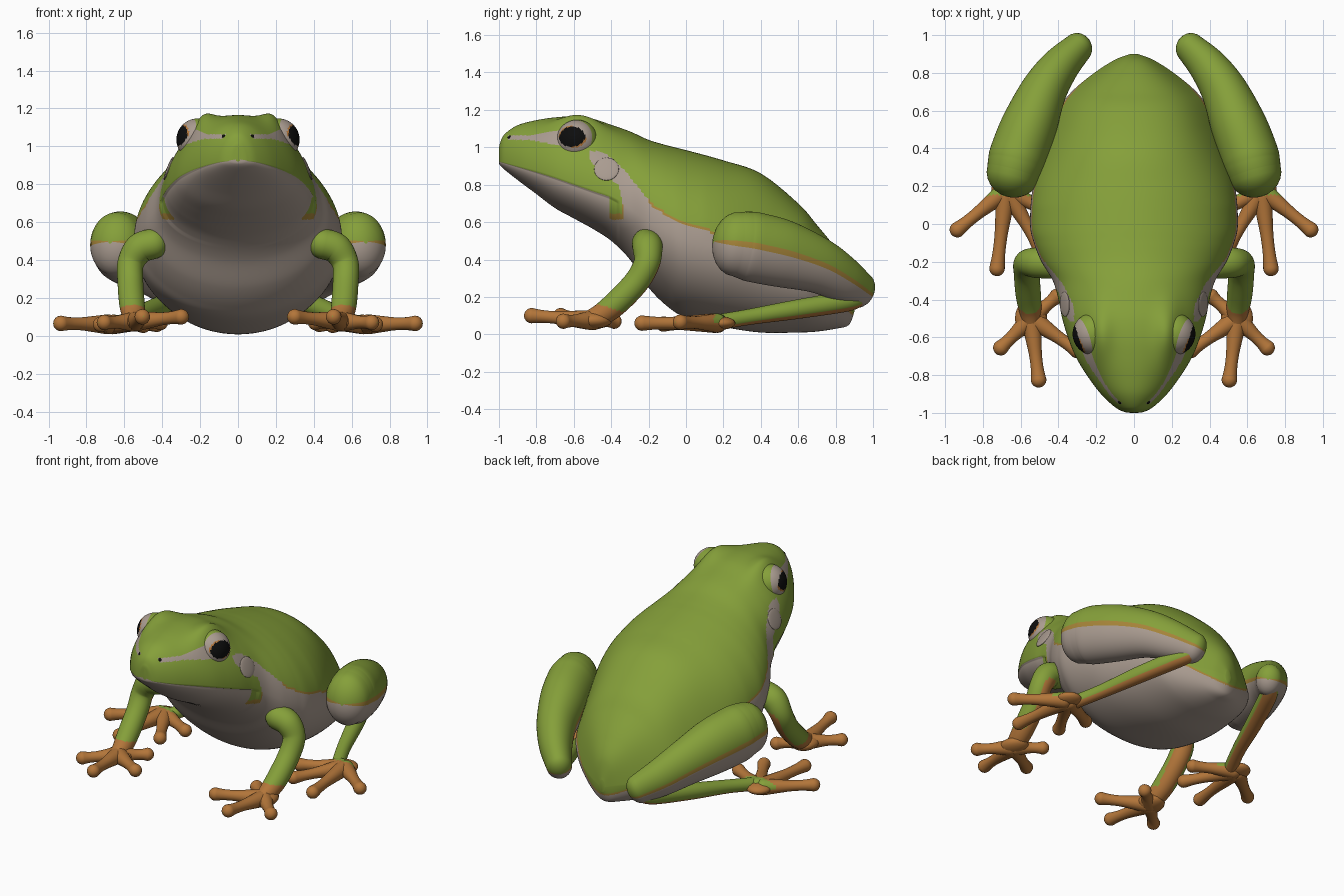
import bpy, bmesh, math
from mathutils import Vector

if "Cube" in bpy.data.objects:
    bpy.data.objects.remove(bpy.data.objects["Cube"])

# ---- colours
def mat(name, r, g, b):
    m = bpy.data.materials.new(name)
    m.diffuse_color = (r, g, b, 1)
    m.use_nodes = True
    m.node_tree.nodes["Principled BSDF"].inputs["Base Color"].default_value = m.diffuse_color
    return m

MATS = [mat("leaf green", .235, .35, .042), mat("belly beige", .40, .33, .28),
        mat("foot orange", .45, .18, .042), mat("gold line", .38, .23, .04),
        mat("pupil black", .004, .004, .004)]
GREEN, BEIGE, ORANGE, GOLD, BLACK = range(5)

# ---- helpers
def finish(bm, name, mirror=True):
    bmesh.ops.recalc_face_normals(bm, faces=bm.faces)
    for f in bm.faces:
        f.smooth = True
    me = bpy.data.meshes.new(name)
    bm.to_mesh(me)
    bm.free()
    for m in MATS:
        me.materials.append(m)
    ob = bpy.data.objects.new(name, me)
    bpy.context.collection.objects.link(ob)
    if mirror:
        ob.modifiers.new("Mirror", 'MIRROR').use_mirror_merge = False
    return ob

def spline(rows, steps):
    """Catmull-Rom through rows of numbers."""
    out, n = [], len(rows)
    for i in range(n - 1):
        a, b, c, d = rows[max(i - 1, 0)], rows[i], rows[i + 1], rows[min(i + 2, n - 1)]
        for k in range(steps):
            t = k / steps
            out.append([.5 * (2*q + (r - p)*t + (2*p - 5*q + 4*r - s)*t*t + (3*q - p - 3*r + s)*t**3)
                        for p, q, r, s in zip(a, b, c, d)])
    return out + [list(rows[-1])]

def lerp(table, v):
    if v <= table[0][0]:
        return table[0][1]
    for (a, p), (b, q) in zip(table, table[1:]):
        if v <= b:
            return p + (q - p) * (v - a) / (b - a)
    return table[-1][1]

def loft(bm, rings):
    """Skin rings of points and close both ends; returns the side faces in order."""
    vs = [[bm.verts.new(p) for p in ring] for ring in rings]
    n = len(vs[0])
    faces = [bm.faces.new((A[j], A[(j + 1) % n], B[(j + 1) % n], B[j]))
             for A, B in zip(vs, vs[1:]) for j in range(n)]
    bm.faces.new(vs[0])
    bm.faces.new(vs[-1])
    return faces

def tube(name, rows, rule, steps=8, seg=24, flat=1.0, cap=1.0):
    """Limb along (x, y, z, radius) rows with round ends; rule(point, height, outward) gives the colour."""
    pts = spline(rows, steps)
    P = [Vector(p[:3]) for p in pts]
    T = [(P[min(i + 1, len(P) - 1)] - P[max(i - 1, 0)]).normalized() for i in range(len(P))]
    R = [p[3] for p in pts]
    arc = [math.radians(a) for a in (15, 30, 45, 60, 74, 86)]
    spine = [(P[0] - T[0] * R[0] * cap * math.sin(a), T[0], R[0] * math.cos(a)) for a in reversed(arc)]
    spine += list(zip(P, T, R))
    spine += [(P[-1] + T[-1] * R[-1] * cap * math.sin(a), T[-1], R[-1] * math.cos(a)) for a in arc]
    side = T[0].cross(Vector((0, 0, 1)))
    rings = []
    for c, t, r in spine:
        side = (side - t * side.dot(t)).normalized()
        up = side.cross(t)
        rings.append([c + side * (r * flat * math.cos(2*math.pi*j/seg)) + up * (r * math.sin(2*math.pi*j/seg))
                      for j in range(seg)])
    bm = bmesh.new()
    for k, f in enumerate(loft(bm, rings)):
        p = f.calc_center_median()
        c = (spine[k // seg][0] + spine[k // seg + 1][0]) / 2
        f.material_index = rule(p, math.sin(2 * math.pi * (k % seg + .5) / seg), (p - c).normalized())
    return finish(bm, name)

def blob(name, centre, scale, colour, axis=(0, 0, 1), seg=24):
    """Ellipsoid whose local z points along axis."""
    bm = bmesh.new()
    bmesh.ops.create_uvsphere(bm, u_segments=seg, v_segments=seg // 2, radius=1)
    q = Vector(axis).to_track_quat('Z', 'Y')
    for v in bm.verts:
        v.co = Vector(centre) + q @ Vector([a * b for a, b in zip(v.co, scale)])
    for f in bm.faces:
        f.material_index = colour
    return finish(bm, name)

# ---- body and head: y, top, bottom, half width, height of widest line
STATIONS = [(-1, .985, .92, .012, .93), (-.995, 1.02, .905, .05, .922), (-.97, 1.07, .88, .10, .915),
            (-.9, 1.118, .825, .175, .895), (-.8, 1.145, .75, .25, .866), (-.7, 1.16, .675, .31, .835),
            (-.6, 1.165, .62, .35, .80), (-.5, 1.153, .565, .38, .765), (-.4, 1.12, .50, .40, .73),
            (-.3, 1.085, .40, .43, .67), (-.2, 1.04, .25, .49, .60), (-.1, 1.01, .15, .53, .55),
            (0, .985, .09, .55, .5), (.2, .93, .04, .535, .45), (.4, .86, .01, .475, .38),
            (.6, .70, .01, .40, .3), (.7, .585, .015, .33, .25), (.8, .46, .03, .21, .2),
            (.87, .34, .05, .10, .18), (.9, .2, .12, .02, .16)]
SEG = 216
rings = []
for y, zt, zb, w, zm in spline(STATIONS, 12):
    ring = []
    for j in range(SEG):
        a = 2 * math.pi * j / SEG
        c, s = math.cos(a), math.sin(a)
        x, z = w * c, zm + (zt - zm if s > 0 else zm - zb) * s
        if s > 0:       # brow swelling above each eye, ridge along the rump
            z += .055 * math.exp(-((abs(x) - .185) / .07)**2 - ((y + .58) / .15)**2)
            x *= 1 - .3 * max(0, min(1, (y - .1) / .4)) * s * (1 - s)
        elif s < -.01 and y < -.36:     # lower jaw set in under the lip
            x *= .975
        ring.append(Vector((x, y, z)))
    rings.append(ring)

UPPER = [(-.52, .99), (-.42, .96), (-.33, .88), (-.25, .78), (-.17, .68), (-.08, .63), (0, .595),
         (.15, .545), (.4, .45), (.7, .28), (.9, .1)]       # where the green back ends
LOWER = [(-.52, .94), (-.46, .87), (-.36, .80), (-.33, .66)]     # top of the cheek patch
LIP = [(y, zm) for y, _, _, _, zm in STATIONS]

def body_colour(p):
    x, y, z = abs(p.x), p.y, p.z
    if y < -.335 and x > .25 and y > -.41 and .615 < z < lerp(LOWER, y):
        return GOLD if z < .645 or y > -.345 else GREEN
    if y < -.41 and z < lerp(LIP, y):
        return BEIGE
    if y < -.52:        # stripe from nostril to eye
        if -.95 < y < -.64 and x > .05 and abs(z - 1.052) < .012 + .18 * max(0, y + .84):
            return BEIGE
        return GREEN
    if y < -.41 and z < lerp(LOWER, y):
        return GREEN
    edge = z - lerp(UPPER, y)
    if y > -.2 and abs(edge) < .007:
        return GOLD
    return BEIGE if edge < 0 else GREEN

bm = bmesh.new()
for f in loft(bm, rings):
    f.material_index = body_colour(f.calc_center_median())
body = finish(bm, "body", mirror=False)

def on_skin(target):
    v = min(body.data.vertices, key=lambda v: (v.co - Vector(target)).length_squared)
    return v.co.copy(), v.normal.copy()

# ---- ear discs and nostrils
p, n = on_skin((.37, -.425, .885))
blob("ear_disc", p, (.066, .066, .009), BEIGE, n, 32)
p, n = on_skin((.075, -.945, 1.055))
blob("nostril", p, (.01, .01, .004), BLACK, n, 12)

# ---- eyes: green lid, beige iris, wide oval pupil with a thin gold ring
EYE, AXIS = Vector((.213, -.582, 1.035)), Vector((.9, -.3, .22)).normalized()
across = Vector((0, 0, 1)).cross(AXIS).normalized()
upward = AXIS.cross(across)
eye = blob("eye", EYE, (.112, .112, .112), GREEN, AXIS, 96)
for f in eye.data.polygons:
    d = (f.center - EYE) / .112
    u, v = d.dot(across), d.dot(upward)
    e = (u / .64)**2 + (v / .5)**2
    if d.dot(AXIS) > .46:
        f.material_index = BLACK if e < 1 else (ORANGE if e < 1.25 and u * v < 0 else BEIGE)

# ---- folded hind legs
def thigh_colour(p, h, n):
    return GOLD if abs(h) < .05 else (GREEN if h > 0 else BEIGE)

tube("thigh", [(.64, .27, .482, .172), (.627, .315, .476, .182), (.61, .37, .465, .187),
               (.555, .52, .43, .18), (.48, .70, .37, .15), (.395, .83, .30, .125),
               (.30, .93, .235, .098)], thigh_colour, 10, 72, .82, .75)

tube("shank", [(.31, .93, .195, .045), (.36, .85, .175, .055), (.46, .6, .135, .052),
               (.55, .35, .095, .043), (.62, .19, .068, .042), (.65, .13, .057, .042)],
     lambda p, h, n: ORANGE if p.y < .13 or h < -.5 else GREEN, 10, 32)

# ---- front legs, orange along the back underside
UNDER = Vector((-.5, .7, -.5))
tube("arm", [(.45, -.21, .485, .08), (.52, -.205, .46, .08), (.567, -.21, .38, .07), (.568, -.265, .28, .068),
             (.56, -.37, .17, .067), (.55, -.45, .108, .06), (.545, -.52, .08, .047)],
     lambda p, h, n: ORANGE if p.z + .3 * (p.y + .4) < .14 or (n.dot(UNDER) > .62 and p.z < .4 and p.x > .5)
     else GREEN, 10, 40)

# ---- hands and feet with round toe pads
def toes(name, base, tips, palm, wrist):
    blob(name + "_palm", base, palm, ORANGE)
    b = Vector(base)
    for i, tip in enumerate(tips):
        t = Vector(tip)
        rows = [(*b.lerp(t, k), r) for k, r in ((.08, .052), (.35, .042), (.6, .034), (.82, .034), (1, .041))]
        tube(f"{name}_toe_{i + 1}", rows, lambda p, h, n: GREEN if p.y > wrist and h > 0 else ORANGE, 6, 20)

toes("hand", (.545, -.50, .075), [(.705, -.655, .07), (.505, -.825, .1), (.30, -.67, .1), (.41, -.385, .07)],
     (.085, .105, .046), 0)
toes("foot", (.675, .18, .06), [(.935, -.03, .065), (.725, -.235, .06), (.50, -.12, .055), (.43, .05, .06)],
     (.08, .085, .036), .15)
